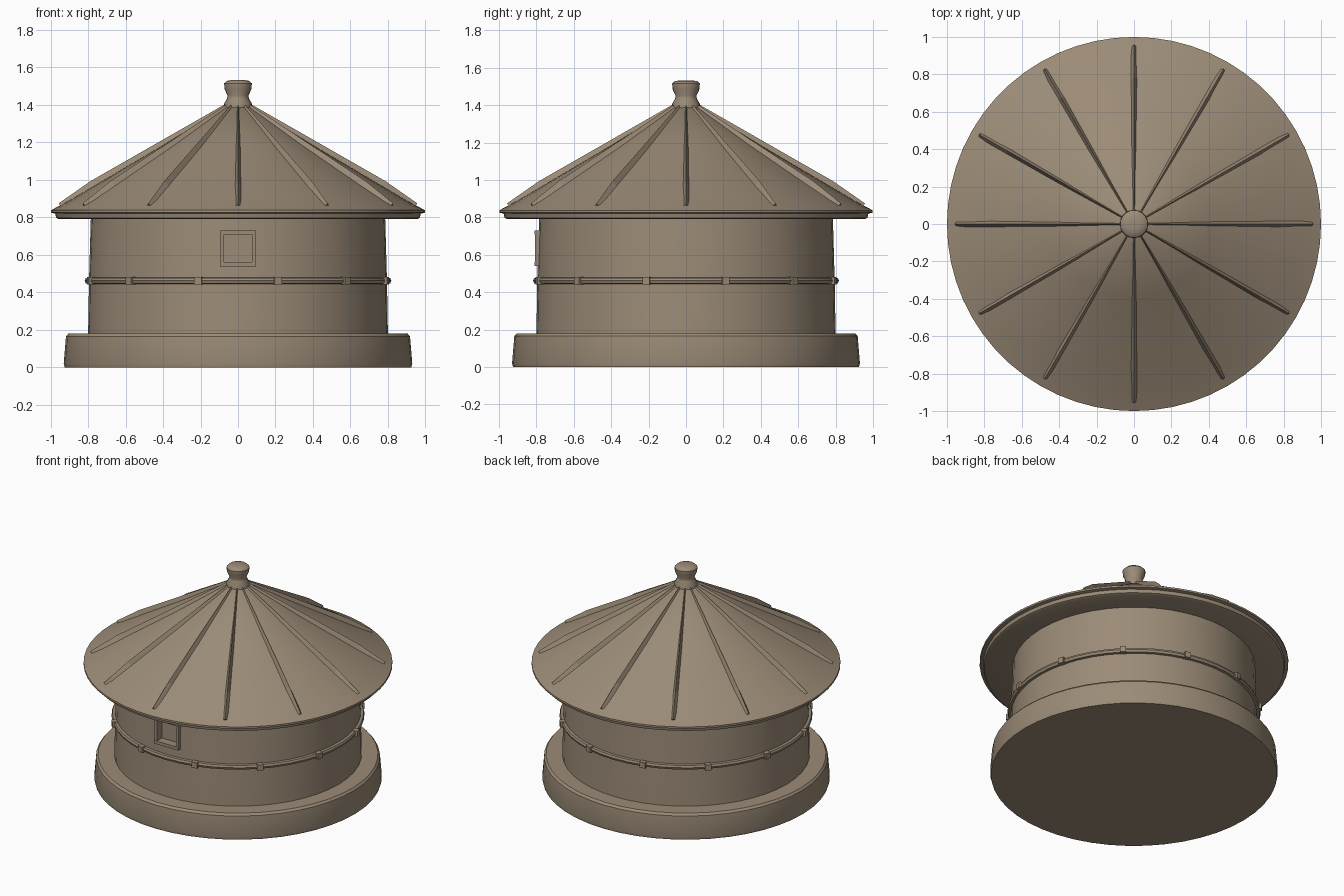
import bpy, bmesh, math
from mathutils import Matrix, Vector

cube = bpy.data.objects.get("Cube")
if cube:
    bpy.data.objects.remove(cube, do_unlink=True)

COLOUR = (0.33, 0.26, 0.185, 1)
clay = bpy.data.materials.new("warm taupe")
clay.use_nodes = True
clay.diffuse_color = COLOUR
bsdf = clay.node_tree.nodes["Principled BSDF"]
bsdf.inputs["Base Color"].default_value = COLOUR
bsdf.inputs["Roughness"].default_value = 0.9


def finish(name, bm, smooth=True):
    bmesh.ops.recalc_face_normals(bm, faces=bm.faces)
    mesh = bpy.data.meshes.new(name)
    bm.to_mesh(mesh)
    bm.free()
    mesh.materials.append(clay)
    obj = bpy.data.objects.new(name, mesh)
    bpy.context.collection.objects.link(obj)
    if smooth:
        bpy.ops.object.select_all(action="DESELECT")
        obj.select_set(True)
        bpy.context.view_layer.objects.active = obj
        bpy.ops.object.shade_smooth_by_angle(angle=math.radians(35))
    return obj


def lathe(name, profile, sides=48):
    """Closed solid turned from (radius, height) points, capped at both ends."""
    bm = bmesh.new()
    rings = []
    for r, z in profile:
        rings.append([bm.verts.new((r * math.cos(a), r * math.sin(a), z))
                      for a in (math.tau * i / sides for i in range(sides))])
    for low, high in zip(rings, rings[1:]):
        for i in range(sides):
            j = (i + 1) % sides
            bm.faces.new((low[i], low[j], high[j], high[i]))
    bm.faces.new(rings[0][::-1])
    bm.faces.new(rings[-1])
    return finish(name, bm)


def add_box(bm, centre, size):
    m = Matrix.Translation(centre) @ Matrix.Diagonal((*size, 1))
    bmesh.ops.create_cube(bm, size=1, matrix=m)


# Foundation and round wall
lathe("foundation", [(0.925, 0), (0.93, 0.02), (0.918, 0.165), (0.905, 0.18)])
wall = lathe("round_wall", [(0.8, 0.17), (0.795, 0.46), (0.785, 0.81)])

# Shallow window recess cut from the wall
bm = bmesh.new()
add_box(bm, (0, -0.82, 0.635), (0.15, 0.14, 0.15))
cutter = finish("window_cutter", bm, smooth=False)
cutter.hide_render = True
cut = wall.modifiers.new("window_recess", "BOOLEAN")
cut.object = cutter
cut.solver = "EXACT"
bpy.context.view_layer.objects.active = wall
bpy.ops.object.modifier_apply(modifier=cut.name)
bpy.data.objects.remove(cutter, do_unlink=True)

# Window frame
bm = bmesh.new()
for side in (-1, 1):
    add_box(bm, (side * 0.085, -0.787, 0.635), (0.022, 0.04, 0.19))
    add_box(bm, (0, -0.79, 0.635 + side * 0.085), (0.19, 0.04, 0.022))
finish("window_frame", bm, smooth=False)

# Belt with small studs round the wall
lathe("wall_belt", [(0.78, 0.443), (0.812, 0.447), (0.818, 0.462),
                    (0.812, 0.476), (0.78, 0.48)])
bm = bmesh.new()
for i in range(12):
    turn = Matrix.Rotation(math.tau * (i + 0.5) / 12, 4, "Z")
    place = turn @ Matrix.Translation((0.808, 0, 0.462))
    bmesh.ops.create_cube(bm, size=0.04, matrix=place)
finish("belt_studs", bm, smooth=False)

# Conical roof with a thin turned eave
lathe("roof", [(0.6, 0.8), (0.955, 0.79), (0.97, 0.797), (0.975, 0.82), (0.998, 0.825),
               (0.998, 0.838), (0.975, 0.85), (0.9, 0.89), (0.4, 1.185), (0.06, 1.395)], 60)

# Tapered ridge ribs running down the roof
bm = bmesh.new()
top, foot = Vector((0.06, 0, 1.4)), Vector((0.95, 0, 0.865))
up = Vector((0.51, 0, 0.86))
for i in range(12):
    turn = Matrix.Rotation(math.tau * i / 12, 3, "Z")
    rings = []
    for point, half, height in ((top, 0.008, 0.008), (top.lerp(foot, 0.8), 0.022, 0.026),
                                (foot, 0.024, 0.012)):
        side = Vector((0, half, 0))
        corners = (point - side - up * 0.02, point + up * height, point + side - up * 0.02)
        rings.append([bm.verts.new(turn @ c) for c in corners])
    for a, b in zip(rings, rings[1:]):
        for k in range(3):
            n = (k + 1) % 3
            bm.faces.new((a[k], a[n], b[n], b[k]))
    bm.faces.new(rings[0])
    bm.faces.new(rings[-1][::-1])
finish("roof_ribs", bm, smooth=False)

# Turned finial
lathe("finial", [(0.075, 1.375), (0.075, 1.405), (0.058, 1.435), (0.056, 1.45),
                 (0.072, 1.485), (0.074, 1.515), (0.06, 1.528), (0.03, 1.533)], 20)
